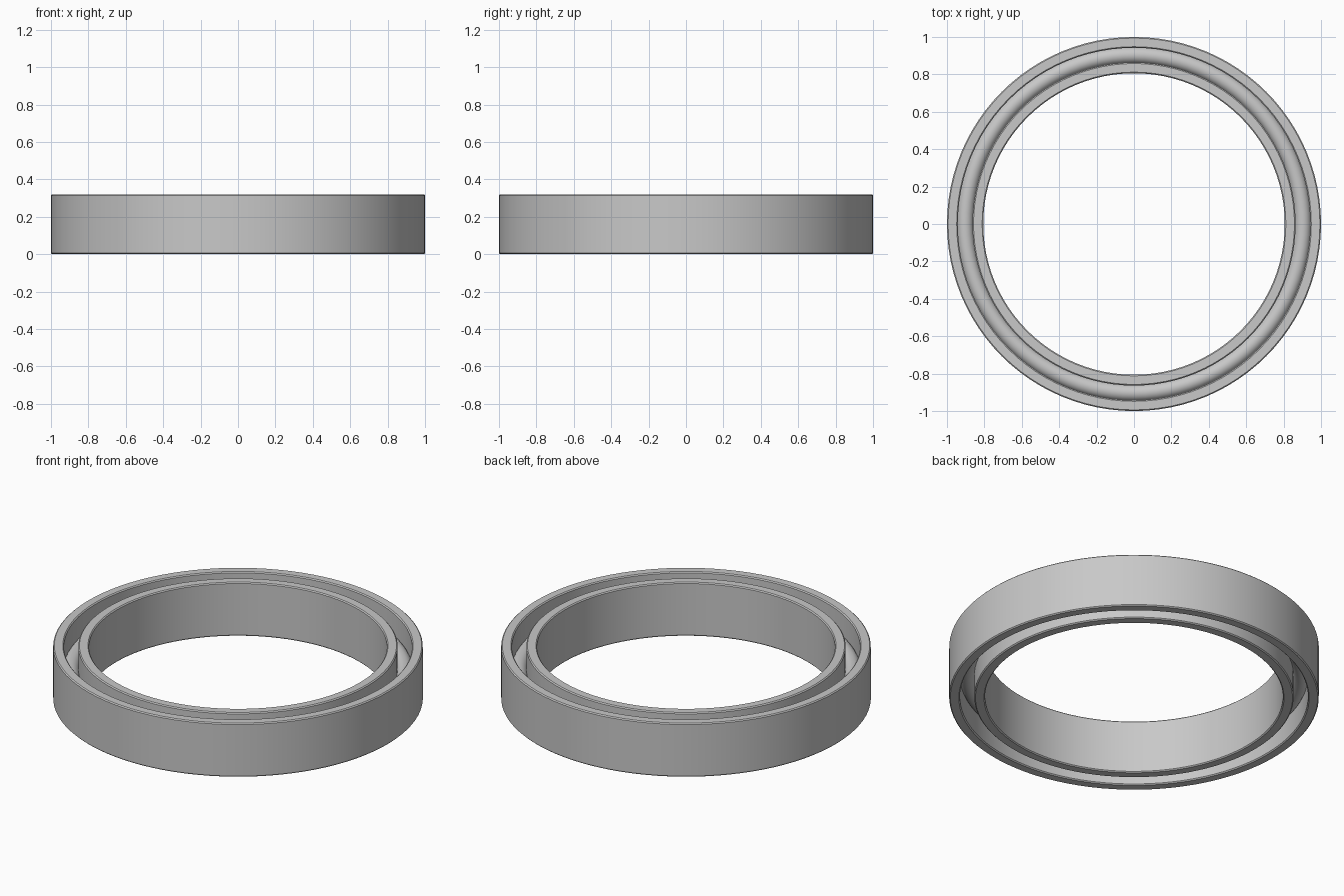
import bpy
import bmesh
from math import cos, sin, tau, radians

cube = bpy.data.objects.get("Cube")
if cube:
    bpy.data.objects.remove(cube)

HEIGHT = 0.32
BEVEL = 0.006
SEGMENTS = 96

steel = bpy.data.materials.new("grey steel")
steel.use_nodes = True
steel.diffuse_color = (0.58, 0.58, 0.58, 1)
steel.node_tree.nodes["Principled BSDF"].inputs["Base Color"].default_value = steel.diffuse_color


def lathe(name, profile):
    """Sweep a closed (radius, height) profile around the z axis."""
    bm = bmesh.new()
    rings = []
    for i in range(SEGMENTS):
        a = tau * i / SEGMENTS
        rings.append([bm.verts.new((r * cos(a), r * sin(a), z)) for r, z in profile])
    n = len(profile)
    for i, ring in enumerate(rings):
        following = rings[(i + 1) % SEGMENTS]
        for j in range(n):
            k = (j + 1) % n
            bm.faces.new((ring[j], following[j], following[k], ring[k]))
    bmesh.ops.recalc_face_normals(bm, faces=bm.faces)
    mesh = bpy.data.meshes.new(name)
    bm.to_mesh(mesh)
    bm.free()
    mesh.materials.append(steel)
    obj = bpy.data.objects.new(name, mesh)
    bpy.context.collection.objects.link(obj)
    bpy.ops.object.select_all(action="DESELECT")
    obj.select_set(True)
    bpy.context.view_layer.objects.active = obj
    bpy.ops.object.shade_smooth_by_angle(angle=radians(30))
    return obj


def band(inner, outer):
    """Rectangular ring section with slightly broken corners."""
    b, h = BEVEL, HEIGHT
    return [(inner + b, 0), (outer - b, 0), (outer, b), (outer, h - b),
            (outer - b, h), (inner + b, h), (inner, h - b), (inner, b)]


# Inner and outer races
lathe("outer_ring", band(0.942, 1.0))
lathe("inner_ring", band(0.806, 0.864))

# Round bead seated between the races
bead_radius = 0.045
lathe("middle_bead", [(0.903 + bead_radius * cos(tau * i / 24),
                       HEIGHT / 2 + bead_radius * sin(tau * i / 24)) for i in range(24)])
